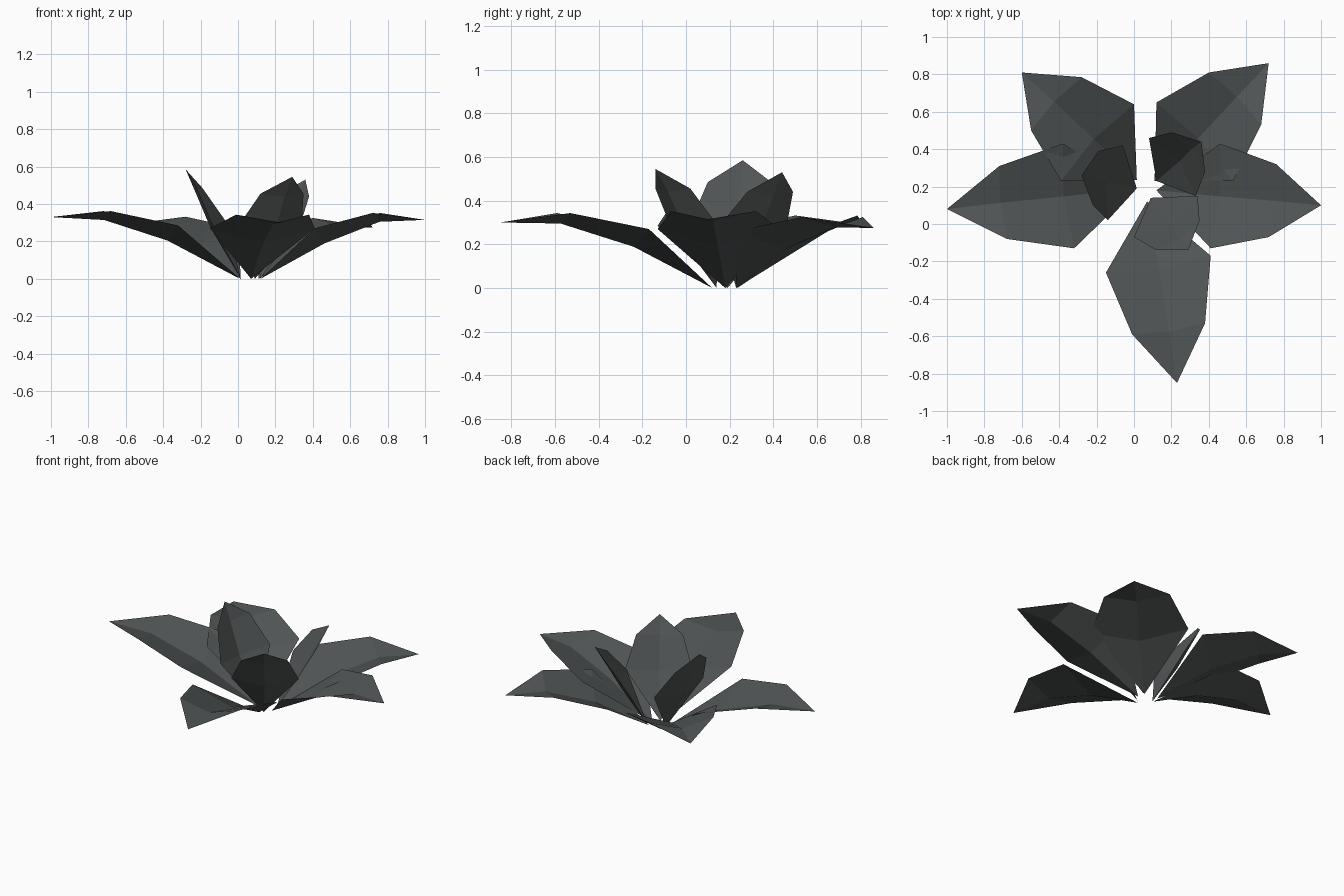
import bpy
from mathutils import Vector

if "Cube" in bpy.data.objects:
    bpy.data.objects.remove(bpy.data.objects["Cube"])

grey = bpy.data.materials.new("charcoal_grey")
grey.diffuse_color = (0.082, 0.091, 0.091, 1.0)
grey.use_nodes = True
grey.node_tree.nodes["Principled BSDF"].inputs["Base Color"].default_value = grey.diffuse_color


def petal(name, outline, heights, fold):
    """Folded leaf-shaped sheet.
    outline: base, lower left, lower right, upper left, upper right, tip (x, y)
    heights: z of lower edge points, upper edge points and tip
    fold: depth of the central crease at the lower and upper points"""
    low, mid, top = heights
    zs = (0.0, low, low, mid, mid, top)
    base, ll, lr, ul, ur, tip = [Vector((x, y, z)) for (x, y), z in zip(outline, zs)]
    # the crease is pushed out through the underside of the sheet
    out = (tip - base).cross(lr - ll).normalized()
    if out.z > 0:
        out.negate()
    crease_low = (ll + lr) / 2 + out * fold[0]
    crease_up = (ul + ur) / 2 + out * fold[1]
    verts = [base, ll, lr, ul, ur, tip, crease_low, crease_up]
    faces = [(0, 6, 1), (0, 2, 6),
             (1, 6, 7, 3), (6, 2, 4, 7),
             (3, 7, 5), (7, 4, 5)]
    # upper side faces up
    n = (crease_low - base).cross(ll - base)
    if n.z < 0:
        faces = [f[::-1] for f in faces]
    mesh = bpy.data.meshes.new(name)
    mesh.from_pydata(verts, [], faces)
    mesh.materials.append(grey)
    obj = bpy.data.objects.new(name, mesh)
    bpy.context.collection.objects.link(obj)


# wide outer petals
OUTER = (0.085, 0.05)
petal("outer_petal_left",
      [(0.01, 0.19), (-0.38, 0.43), (-0.32, -0.13), (-0.72, 0.31), (-0.68, -0.08), (-1.0, 0.08)],
      (0.285, 0.362, 0.33), OUTER)
petal("outer_petal_right",
      [(0.12, 0.18), (0.41, -0.13), (0.46, 0.43), (0.72, -0.07), (0.76, 0.32), (1.0, 0.1)],
      (0.27, 0.352, 0.315), OUTER)
petal("outer_petal_front",
      [(0.07, 0.12), (-0.15, -0.26), (0.41, -0.17), (-0.01, -0.59), (0.38, -0.53), (0.23, -0.85)],
      (0.27, 0.343, 0.30), OUTER)
petal("outer_petal_back_left",
      [(0.015, 0.235), (0.0, 0.64), (-0.39, 0.23), (-0.28, 0.785), (-0.55, 0.5), (-0.6, 0.81)],
      (0.27, 0.332, 0.29), OUTER)
petal("outer_petal_back_right",
      [(0.11, 0.23), (0.53, 0.23), (0.12, 0.65), (0.68, 0.53), (0.4, 0.81), (0.72, 0.86)],
      (0.26, 0.325, 0.275), OUTER)

# upright inner petals
INNER = (0.055, 0.03)
petal("inner_petal_left",
      [(0.015, 0.19), (-0.06, 0.42), (-0.14, 0.02), (-0.19, 0.39), (-0.22, 0.1), (-0.28, 0.26)],
      (0.30, 0.485, 0.585), INNER)
petal("inner_petal_front",
      [(0.09, 0.14), (0.0, -0.07), (0.34, 0.15), (0.12, -0.14), (0.35, 0.02), (0.29, -0.14)],
      (0.28, 0.455, 0.545), INNER)
petal("inner_petal_back_right",
      [(0.12, 0.23), (0.33, 0.15), (0.08, 0.46), (0.38, 0.28), (0.2, 0.49), (0.36, 0.44)],
      (0.28, 0.44, 0.53), INNER)
